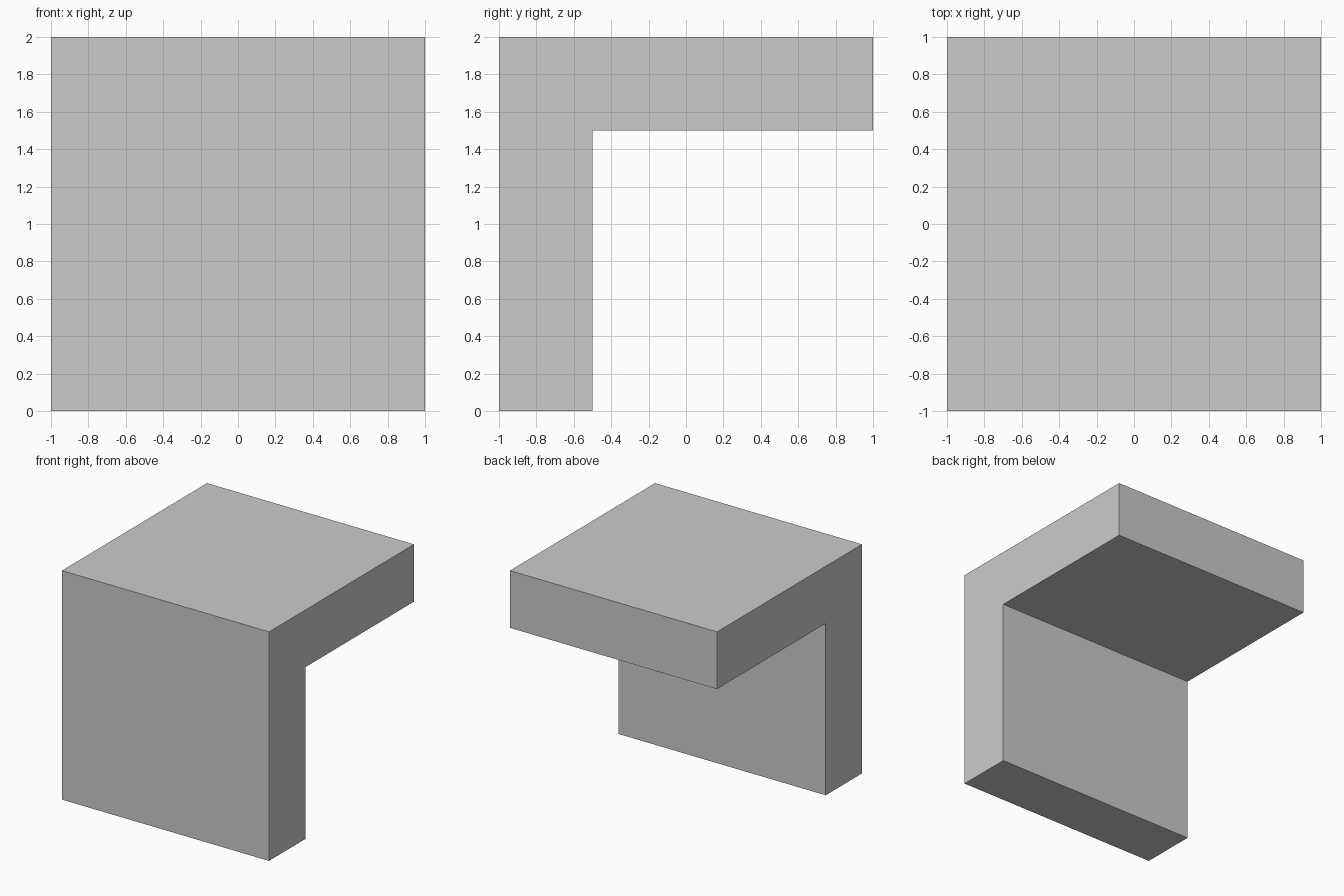
import bpy, bmesh

if "Cube" in bpy.data.objects:
    bpy.data.objects.remove(bpy.data.objects["Cube"])

# L-shaped side profile (y, z)
profile = [(-1, 0), (-0.5, 0), (-0.5, 1.5), (1, 1.5), (1, 2), (-1, 2)]

# Extrude the profile across the full width
bm = bmesh.new()
face = bm.faces.new([bm.verts.new((-1, y, z)) for y, z in profile])
result = bmesh.ops.extrude_face_region(bm, geom=[face], use_keep_orig=True)
moved = [g for g in result["geom"] if isinstance(g, bmesh.types.BMVert)]
bmesh.ops.translate(bm, verts=moved, vec=(2, 0, 0))
bmesh.ops.recalc_face_normals(bm, faces=bm.faces[:])

mesh = bpy.data.meshes.new("angle_block")
bm.to_mesh(mesh)
bm.free()
block = bpy.data.objects.new("angle_block", mesh)
bpy.context.collection.objects.link(block)
